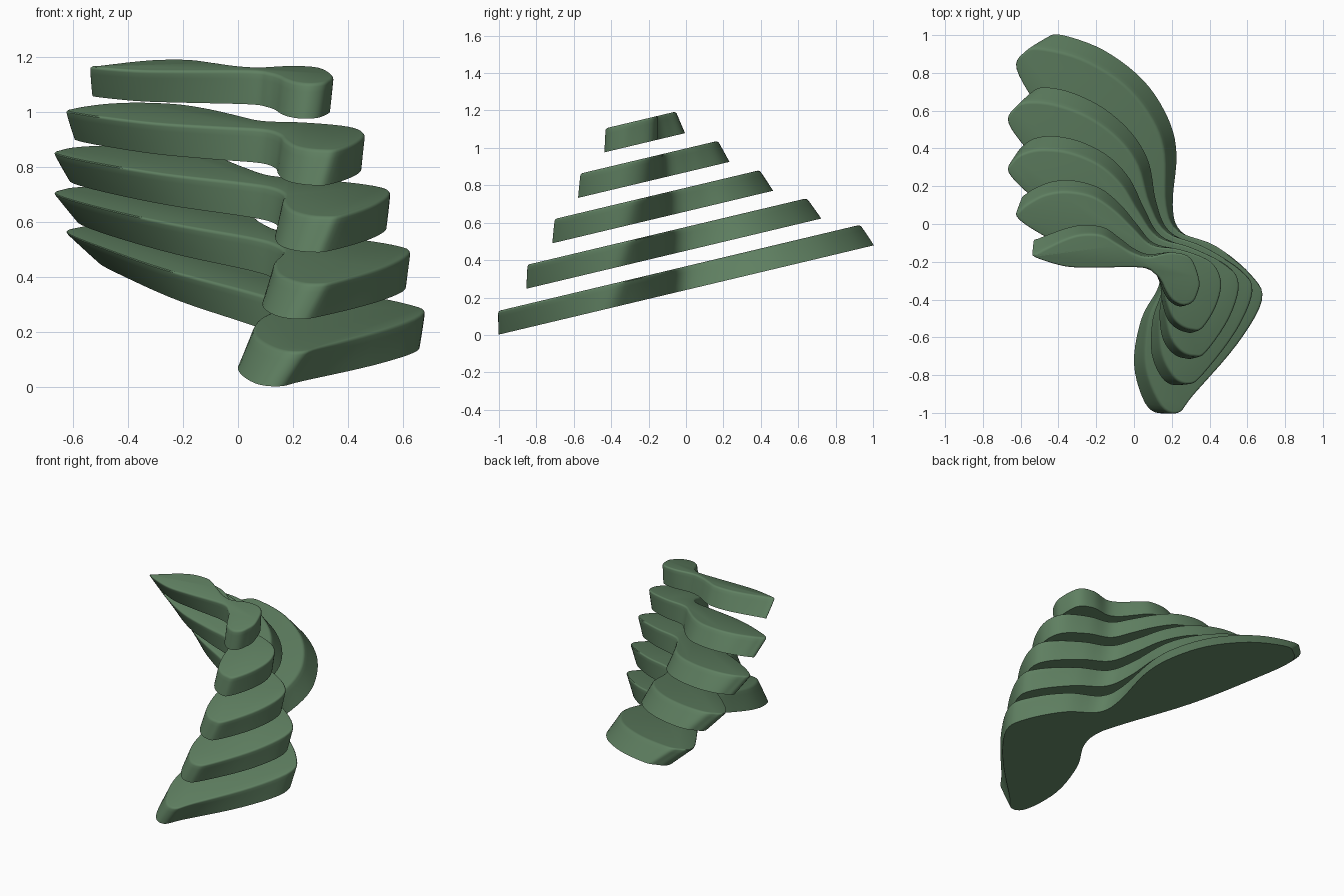
import bpy
import bmesh
from mathutils import Vector, Matrix

old = bpy.data.objects.get("Cube")
if old:
    bpy.data.objects.remove(old)

# One flat green for every slab
green = bpy.data.materials.new("muted_green")
green.use_nodes = True
GREEN = (0.115, 0.215, 0.12, 1)
green.diffuse_color = GREEN
green.node_tree.nodes["Principled BSDF"].inputs["Base Color"].default_value = GREEN

# Underside outlines, clockwise from the tip of the wing, with matching points
LOWEST = [(-.51, .9), (-.46, .985), (-.38, 1), (-.16, .92), (.05, .76), (.18, .56),
          (.225, .37), (.205, .1), (.25, -.04), (.44, -.14), (.61, -.31), (.655, -.45),
          (.5, -.67), (.24, -.915), (.15, -1), (.06, -.95), (0, -.74), (.04, -.5),
          (.13, -.33), (.13, -.2), (.04, -.05), (-.21, .3), (-.4, .65)]
MIDDLE = [(-.61, .36), (-.58, .42), (-.52, .455), (-.42, .465), (-.28, .435), (-.13, .355),
          (-.02, .235), (.055, .08), (.14, -.06), (.31, -.135), (.49, -.25), (.54, -.36),
          (.47, -.53), (.33, -.695), (.265, -.71), (.2, -.68), (.15, -.6), (.135, -.47),
          (.15, -.34), (.11, -.235), (0, -.15), (-.26, .01), (-.5, .22)]
HIGHEST = [(-.53, -.09), (-.5, -.075), (-.45, -.055), (-.35, -.02), (-.26, -.005), (-.155, -.02),
           (-.075, -.075), (0, -.13), (.08, -.16), (.2, -.15), (.3, -.19), (.335, -.315),
           (.315, -.385), (.285, -.425), (.235, -.435), (.185, -.405), (.155, -.355), (.135, -.3),
           (.105, -.255), (.04, -.215), (-.2, -.19), (-.35, -.17), (-.47, -.125)]

SLOPE = 0.238           # every slab rises toward the back
THICKNESS = 0.127
SPACING = 0.21
TWIST = 0.11            # each slab twists around the shared neck
NECK = Vector((0.2, -0.2))
LEVELS = 4


def blended_outline(t):
    """Quadratic blend of the three outlines, t running from 0 to 1."""
    a, b, c = 2 * (t - .5) * (t - 1), 4 * t * (1 - t), 2 * t * (t - .5)
    return [a * Vector(p) + b * Vector(q) + c * Vector(r)
            for p, q, r in zip(LOWEST, MIDDLE, HIGHEST)]


def smooth_loop(points, steps=5):
    """Closed smooth curve through all points."""
    loop = []
    n = len(points)
    for i in range(n):
        p, q, r, s = (points[(i + k) % n] for k in (-1, 0, 1, 2))
        for j in range(steps):
            u = j / steps
            loop.append(q + .5 * u * ((r - p) + u * (2 * p - 5 * q + 4 * r - s
                                                     + u * (3 * (q - r) + s - p))))
    return loop


def build_slab(name, index):
    outline = smooth_loop(blended_outline(index / 4))
    base = 0.24 + SPACING * index
    bm = bmesh.new()
    rings = []
    for level in range(LEVELS + 1):
        f = level / LEVELS
        turn = Matrix.Rotation(TWIST * f, 2)
        ring = []
        for p in outline:
            q = NECK + turn @ (p - NECK)
            ring.append(bm.verts.new((q.x, q.y, base + SLOPE * q.y + THICKNESS * f)))
        rings.append(ring)
    # Side walls
    n = len(outline)
    for lower, upper in zip(rings, rings[1:]):
        for i in range(n):
            j = (i + 1) % n
            bm.faces.new((lower[i], lower[j], upper[j], upper[i]))
    # Caps
    bm.faces.new(rings[0])
    top = bm.faces.new(rings[-1])
    bmesh.ops.recalc_face_normals(bm, faces=bm.faces)
    # Softened upper rim
    bmesh.ops.bevel(bm, geom=list(top.edges), offset=0.012, segments=3,
                    profile=0.5, affect='EDGES')
    mesh = bpy.data.meshes.new(name)
    bm.to_mesh(mesh)
    bm.free()
    mesh.materials.append(green)
    slab = bpy.data.objects.new(name, mesh)
    bpy.context.collection.objects.link(slab)
    return slab


names = ("lowest_slab", "lower_slab", "middle_slab", "upper_slab", "highest_slab")
slabs = [build_slab(name, i) for i, name in enumerate(names)]

bpy.ops.object.select_all(action='DESELECT')
for slab in slabs:
    slab.select_set(True)
bpy.context.view_layer.objects.active = slabs[0]
bpy.ops.object.shade_smooth_by_angle(angle=0.7)
